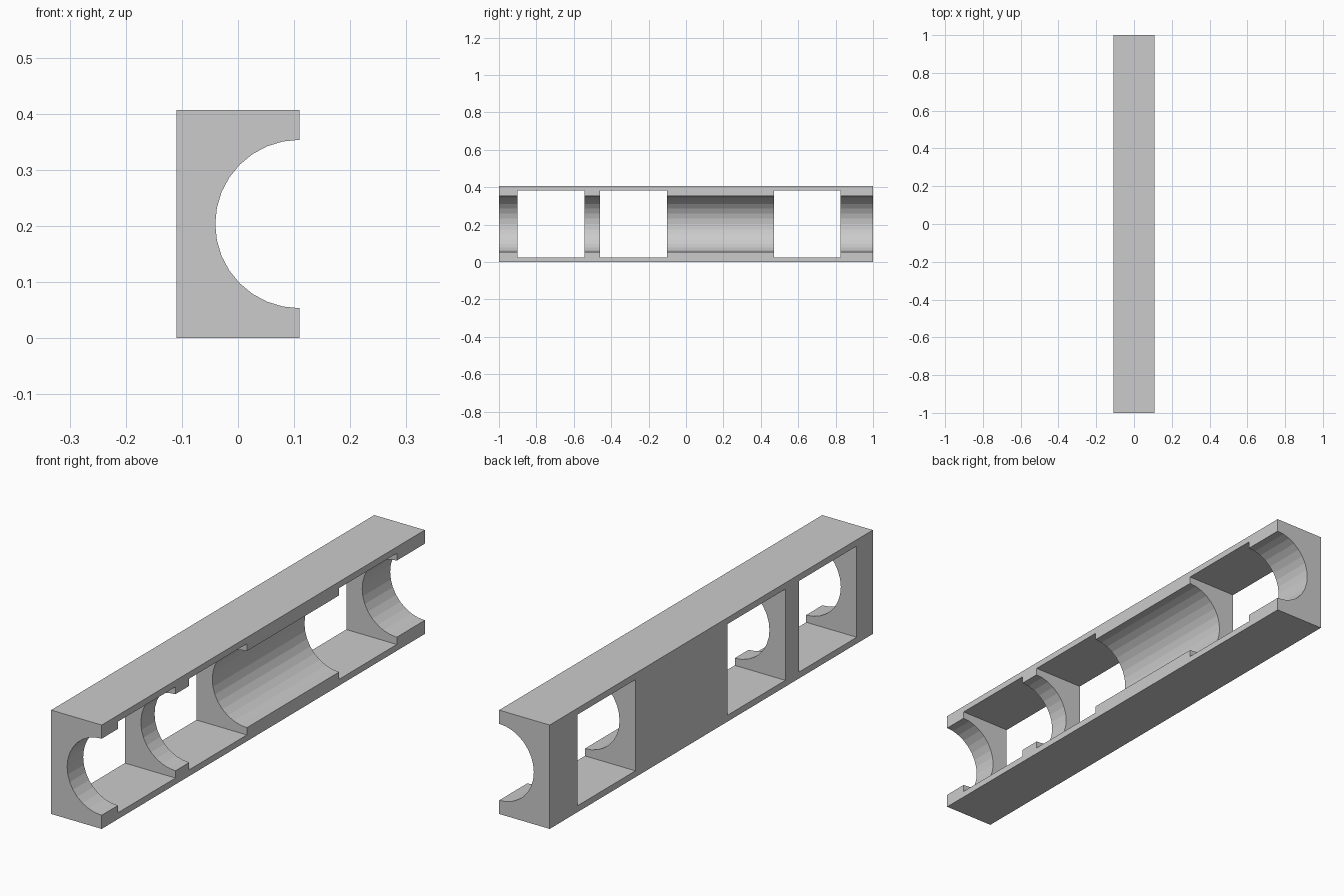
import bpy, bmesh
from math import sin, cos, pi

if "Cube" in bpy.data.objects:
    bpy.data.objects.remove(bpy.data.objects["Cube"])

HALF_W, HEIGHT, HALF_L = 0.1095, 0.407, 1.0
RADIUS, SIDES = 0.15, 32
WINDOW = 0.357
MID_Z = HEIGHT / 2


def make_object(name, bm):
    bmesh.ops.recalc_face_normals(bm, faces=bm.faces)
    mesh = bpy.data.meshes.new(name)
    bm.to_mesh(mesh)
    bm.free()
    obj = bpy.data.objects.new(name, mesh)
    bpy.context.collection.objects.link(obj)
    return obj


# Rail: rectangular section with a half-round channel, extruded along y
section = [(HALF_W, HEIGHT), (-HALF_W, HEIGHT), (-HALF_W, 0), (HALF_W, 0)]
for i in range(SIDES // 2 + 1):
    a = 2 * pi * i / SIDES
    section.append((HALF_W - RADIUS * sin(a), MID_Z - RADIUS * cos(a)))
bm = bmesh.new()
face = bm.faces.new([bm.verts.new((x, -HALF_L, z)) for x, z in section])
ext = bmesh.ops.extrude_face_region(bm, geom=[face])
verts = [v for v in ext["geom"] if isinstance(v, bmesh.types.BMVert)]
bmesh.ops.translate(bm, verts=verts, vec=(0, 2 * HALF_L, 0))
# extrusion drops the start cap, so close it if needed
bmesh.ops.holes_fill(bm, edges=[e for e in bm.edges if e.is_boundary], sides=0)
rail = make_object("channel_rail", bm)

# Square windows cut right through the rail
for y in (-0.722, -0.28, 0.648):
    bm = bmesh.new()
    bmesh.ops.create_cube(bm, size=1)
    bmesh.ops.scale(bm, verts=bm.verts, vec=(1, WINDOW, WINDOW))
    bmesh.ops.translate(bm, verts=bm.verts, vec=(0, y, MID_Z))
    cutter = make_object("window_cutter", bm)
    cutter.hide_render = True
    cutter.hide_set(True)
    mod = rail.modifiers.new("window", 'BOOLEAN')
    mod.operation = 'DIFFERENCE'
    mod.solver = 'EXACT'
    mod.object = cutter
